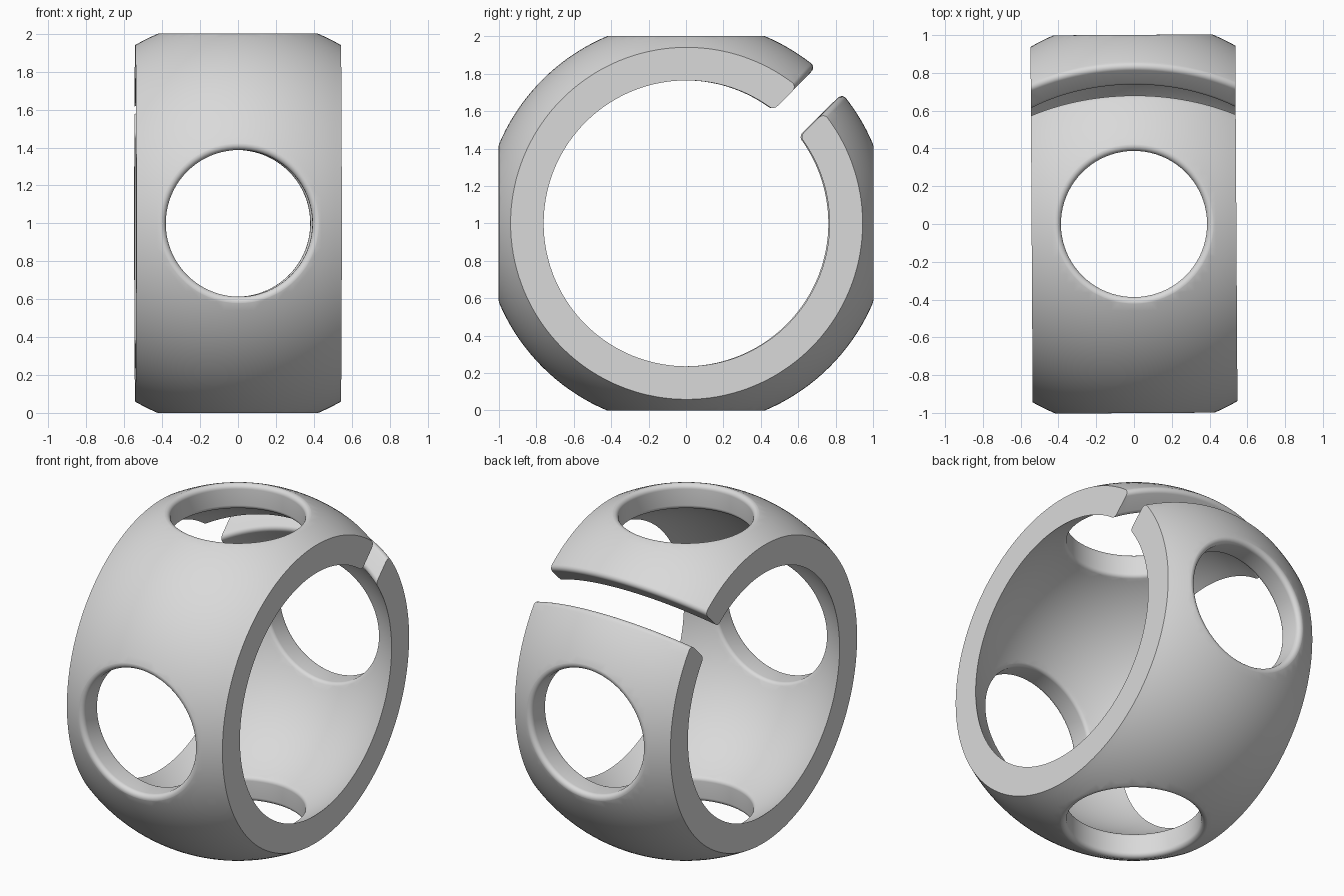
import bpy, bmesh, math
from mathutils import Vector

if "Cube" in bpy.data.objects:
    bpy.data.objects.remove(bpy.data.objects["Cube"])

R_OUT, R_IN = 1.086, 0.937     # spherical shell radii
HALF_WIDTH = 0.542             # flat side faces
HOLE_R, SLOT_HALF = 0.387, 0.1
FILLET = 0.028


def lathe(name, profile, axis, ref, steps, sweep=math.tau):
    """Revolve a closed (along axis, radius) profile, centred on ref."""
    n, u = Vector(axis).normalized(), Vector(ref).normalized()
    v = n.cross(u)
    full = sweep == math.tau
    bm = bmesh.new()
    rings = []
    for i in range(steps if full else steps + 1):
        t = sweep * (i / steps - 0.5)
        d = u * math.cos(t) + v * math.sin(t)
        rings.append([bm.verts.new(n * a + d * r) for a, r in profile])
    count = len(profile)
    for i in range(steps):
        p, q = rings[i], rings[(i + 1) % len(rings)]
        for j in range(count):
            k = (j + 1) % count
            bm.faces.new((p[j], p[k], q[k], q[j]))
    if not full:
        bm.faces.new(rings[0])
        bm.faces.new(rings[-1])
    bmesh.ops.remove_doubles(bm, verts=bm.verts, dist=1e-6)
    bmesh.ops.recalc_face_normals(bm, faces=bm.faces)
    mesh = bpy.data.meshes.new(name)
    bm.to_mesh(mesh)
    bm.free()
    obj = bpy.data.objects.new(name, mesh)
    bpy.context.collection.objects.link(obj)
    return obj


def lip(w, segments=8):
    """Cut wall at offset w, rounded over where it meets both spheres."""
    result = []
    for radius, side in ((R_IN, -1), (R_OUT, 1)):
        cw = w + FILLET
        ch = math.sqrt((radius - side * FILLET) ** 2 - cw ** 2)
        phi = math.atan2(ch, cw)
        turn = (phi - math.pi if side > 0 else phi) * 0.88
        angles = [math.pi + turn * i / segments for i in range(segments + 1)]
        arc = [(cw + FILLET * math.cos(t), ch + FILLET * math.sin(t)) for t in angles]
        t = angles[-1]
        arc.append((arc[-1][0] + side * 0.04 * math.sin(t),
                    arc[-1][1] - side * 0.04 * math.cos(t)))
        result += arc if side > 0 else arc[::-1]
    return result + [(result[-1][0], 1.3)]


def arc_profile(radius, segments=28):
    limit = math.asin(HALF_WIDTH / radius)
    angles = [limit * (2 * i / segments - 1) for i in range(segments + 1)]
    return [(radius * math.sin(t), radius * math.cos(t)) for t in angles]


# Shell: spherical band with flat sides
shell = lathe("split_ring_shell", arc_profile(R_OUT) + arc_profile(R_IN)[::-1],
              (1, 0, 0), (0, 0, 1), 144)

# Cutters: two through holes and one diagonal slot
half = [(h, w) for w, h in lip(HOLE_R)] + [(1.3, 0)]
hole_profile = [(-a, r) for a, r in reversed(half)] + half
side = lip(SLOT_HALF)
slot_profile = side + [(-a, r) for a, r in reversed(side)]
cutters = [
    lathe("hole_cutter_front", hole_profile, (0, 1, 0), (1, 0, 0), 80),
    lathe("hole_cutter_top", hole_profile, (0, 0, 1), (1, 0, 0), 80),
    lathe("slot_cutter", slot_profile, (0, 1, -1), (0, 1, 1), 40, math.radians(84)),
]

bpy.context.view_layer.objects.active = shell
for cutter in cutters:
    cutter.hide_render = True
    mod = shell.modifiers.new(cutter.name, "BOOLEAN")
    mod.operation = "DIFFERENCE"
    mod.solver = "EXACT"
    mod.object = cutter
    bpy.ops.object.modifier_apply(modifier=mod.name)
for cutter in cutters:
    bpy.data.objects.remove(cutter)

# Material
grey = bpy.data.materials.new("plain_grey")
grey.use_nodes = True
colour = (0.7, 0.7, 0.7, 1)
grey.diffuse_color = colour
grey.node_tree.nodes["Principled BSDF"].inputs["Base Color"].default_value = colour
shell.data.materials.clear()
shell.data.materials.append(grey)

# Placement and shading
shell.location.z = 1
shell.rotation_euler.z = 0.006
bpy.ops.object.select_all(action="DESELECT")
shell.select_set(True)
bpy.ops.object.shade_smooth_by_angle(angle=math.radians(30))
